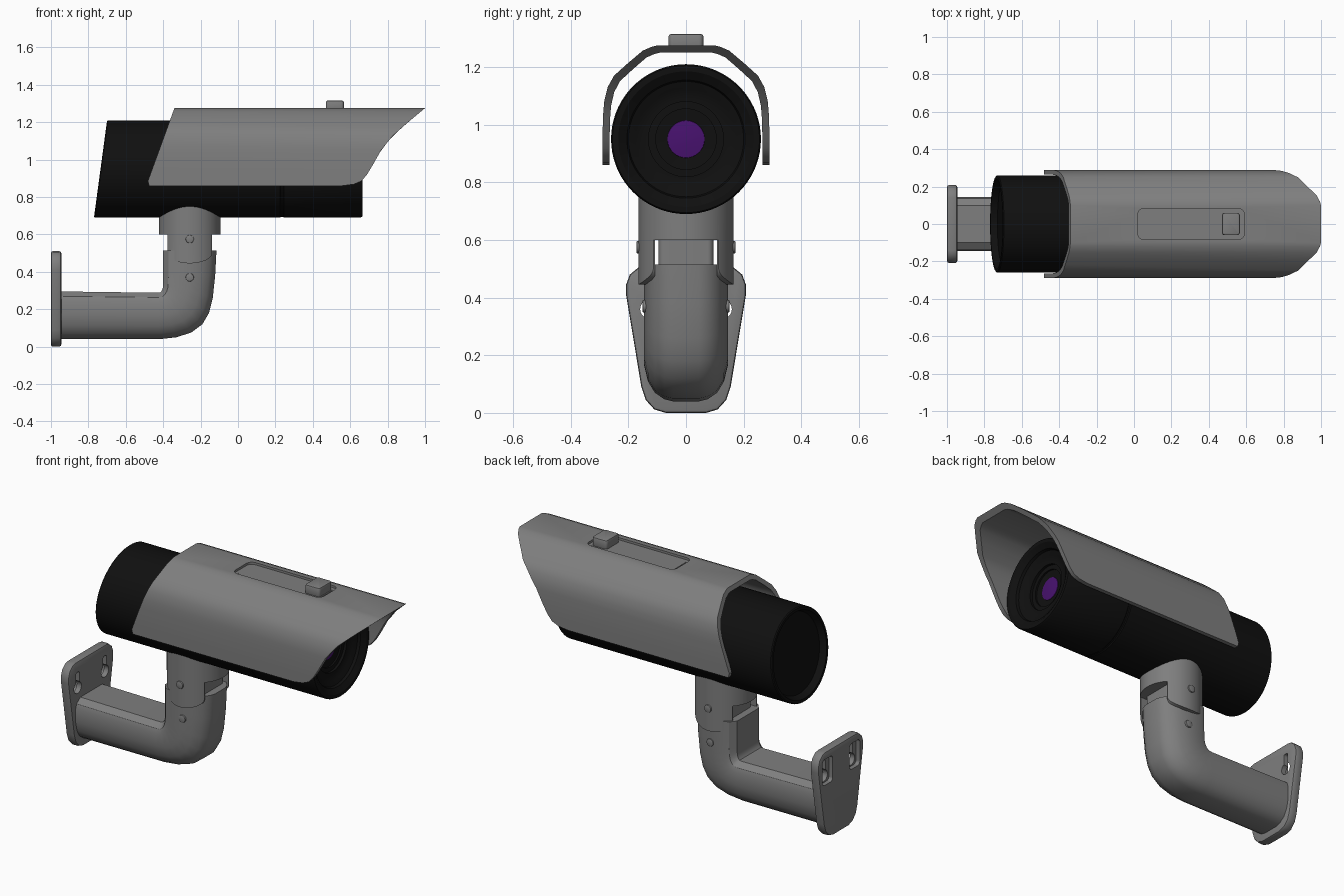
import bpy, bmesh, math
from mathutils import Matrix, Vector

if "Cube" in bpy.data.objects:
    bpy.data.objects.remove(bpy.data.objects["Cube"])


def material(name, rgb):
    m = bpy.data.materials.new(name)
    m.use_nodes = True
    m.diffuse_color = (*rgb, 1)
    m.node_tree.nodes["Principled BSDF"].inputs["Base Color"].default_value = (*rgb, 1)
    return m


GREY = material("satin grey", (0.21, 0.21, 0.21))
BLACK = material("housing black", (0.005, 0.005, 0.005))
PURPLE = material("lens purple", (0.065, 0.006, 0.16))


def build(name, verts, faces, mat, bevel=0):
    bm = bmesh.new()
    vs = [bm.verts.new(v) for v in verts]
    for f in faces:
        bm.faces.new([vs[i] for i in f])
    bmesh.ops.remove_doubles(bm, verts=bm.verts, dist=1e-5)
    bmesh.ops.recalc_face_normals(bm, faces=bm.faces)
    if bevel:
        edges = [e for e in bm.edges if e.calc_face_angle(0) > 0.7]
        bmesh.ops.bevel(bm, geom=edges, offset=bevel, segments=2, affect='EDGES', profile=0.5)
    me = bpy.data.meshes.new(name)
    bm.to_mesh(me)
    bm.free()
    me.materials.append(mat)
    ob = bpy.data.objects.new(name, me)
    bpy.context.collection.objects.link(ob)
    return smooth(ob)


def smooth(ob, angle=32):
    ob.data.shade_smooth()
    ob.data.set_sharp_from_angle(angle=math.radians(angle))
    return ob


def loft(name, rings, mat, bevel=0, caps=True):
    """Skin a list of equally long closed rings."""
    n = len(rings[0])
    faces = [(r * n + i, r * n + (i + 1) % n, (r + 1) * n + (i + 1) % n, (r + 1) * n + i)
             for r in range(len(rings) - 1) for i in range(n)]
    if caps:
        faces += [tuple(range(n)), tuple(range((len(rings) - 1) * n, len(rings) * n))]
    return build(name, [v for ring in rings for v in ring], faces, mat, bevel)


def prism(name, outline, axis, a, b, mat, bevel=0):
    """Extrude a 2D outline along x, y or z from a to b."""
    place = {'x': lambda p, t: (t, p[0], p[1]), 'y': lambda p, t: (p[0], t, p[1]),
             'z': lambda p, t: (p[0], p[1], t)}[axis]
    return loft(name, [[place(p, t) for p in outline] for t in (a, b)], mat, bevel)


def circle(cx, cy, r, n=32, start=0, sweep=math.tau):
    return [(cx + r * math.cos(start + sweep * i / n), cy + r * math.sin(start + sweep * i / n))
            for i in range(n)]


def rounded(cx, cy, hx, hy, r, n=6):
    corners = [(1, 1), (-1, 1), (-1, -1), (1, -1)]
    return [(cx + sx * (hx - r) + r * math.cos((k + i / n) * math.pi / 2),
             cy + sy * (hy - r) + r * math.sin((k + i / n) * math.pi / 2))
            for k, (sx, sy) in enumerate(corners) for i in range(n + 1)]


def lathe(name, profile, mat, axis_z, shear=0, n=72):
    """Turn (x, r) points around a horizontal axis; shear slants the rear end."""
    rings = []
    for x, r in profile:
        k = shear if x < -0.5 else 0
        rings.append([(x + k * z, y, z + axis_z) for y, z in circle(0, 0, max(r, 1e-7), n)])
    faces = [(j * n + i, j * n + (i + 1) % n, (j + 1) * n + (i + 1) % n, (j + 1) * n + i)
             for j in range(len(rings) - 1) for i in range(n)]
    bm = bmesh.new()
    vs = []
    for ring, (x, r) in zip(rings, profile):
        vs += [bm.verts.new(v) for v in ring] if r else [bm.verts.new(ring[0])] * n
    for f in faces:
        corner = list(dict.fromkeys(vs[i] for i in f))
        bm.faces.new(corner)
    bmesh.ops.recalc_face_normals(bm, faces=bm.faces)
    me = bpy.data.meshes.new(name)
    bm.to_mesh(me)
    bm.free()
    me.materials.append(mat)
    ob = bpy.data.objects.new(name, me)
    bpy.context.collection.objects.link(ob)
    return smooth(ob)


def cut(ob, cutter, op='DIFFERENCE'):
    mod = ob.modifiers.new("cut", 'BOOLEAN')
    mod.object, mod.operation, mod.solver = cutter, op, 'EXACT'
    dg = bpy.context.evaluated_depsgraph_get()
    dg.update()
    me = bpy.data.meshes.new_from_object(ob.evaluated_get(dg))
    ob.modifiers.clear()
    ob.data = me
    bpy.data.objects.remove(cutter)
    smooth(ob)


def lerp(table, t):
    for (t0, v0), (t1, v1) in zip(table, table[1:]):
        if t <= t1:
            return v0 + (v1 - v0) * max(0, t - t0) / (t1 - t0)
    return table[-1][1]


# Camera housing with slanted recessed rear and stepped lens well
lathe("camera_body", [(-.70, 0), (-.70, .225), (-.735, .24), (-.735, .255), (-.73, .26),
                      (.225, .26), (.23, .256), (.24, .256), (.245, .26), (.655, .26),
                      (.665, .255), (.665, .235), (.645, .205), (.63, .2), (.62, .175),
                      (.61, .155), (.61, .13), (.595, .13), (.595, .105), (.585, .105),
                      (.58, .065), (.575, 0)], BLACK, .95, shear=.135)
lathe("lens", [(.577, .066), (.582, .064), (.586, .03), (.587, 0)], PURPLE, .95)

# Sunshield: bent sheet with raked rear edge and swept front edge
side = [(.86, .29), (.95, .29), (1.03, .288), (1.08, .284), (1.13, .272), (1.17, .25),
        (1.215, .2), (1.257, .15), (1.27, .12)]
front = [(.86, .56), (.868, .62), (.885, .66), (.92, .69), (.97, .72), (1.05, .765),
         (1.13, .83), (1.2, .91), (1.275, 1.0)]
rear = [(.86, -.475), (.885, -.482), (1.275, -.34)]
heights = sorted({z for z, _ in side + front if z <= 1.27})
half = [(lerp(side, z), z) for z in heights] + [(.1, 1.275)]
outer = half + [(-y, z) for y, z in reversed(half)]
inner = [(y * .915, .86 + (z - .86) * .94) for y, z in outer]
sheet = outer + inner[::-1]
ends = [[(lerp(edge, z), y, z) for y, z in sheet] for edge in (rear, front)]
n, m = len(sheet), len(outer)
skin = [(i, (i + 1) % n, n + (i + 1) % n, n + i) for i in range(n)]
skin += [(o + i, o + i + 1, o + n - 2 - i, o + n - 1 - i) for o in (0, n) for i in range(m - 1)]
shield = build("sunshield", ends[0] + ends[1], skin, GREY)
cut(shield, prism("slot_cutter", rounded(.305, 0, .285, .084, .035), 'z', 1.262, 1.4, GREY))
prism("slider_rail", rounded(.305, 0, .268, .068, .025), 'z', 1.255, 1.265, GREY)
prism("slider_knob", rounded(.518, 0, .048, .06, .015), 'z', 1.255, 1.315, GREY, .008)

# Clevis collar under the housing, with two rounded cheeks
px = -.258
collar = prism("clevis_collar", circle(px, 0, .165, 64), 'z', .43, .8, GREY)
arc = [(px + .12 * math.cos(a), .5 + .055 * math.sin(a))
       for a in [math.pi + math.pi * i / 16 for i in range(17)]]
keep = [(px - .2, .85), (px - .2, .6)] + [(px - .12, .6)] + arc + \
       [(px + .12, .6), (px + .2, .6), (px + .2, .85)]
cut(collar, prism("cheek_cutter", keep, 'y', -.3, .3, GREY), 'INTERSECT')
cut(collar, prism("gap_cutter", rounded(px, 0, .3, .108, .01), 'z', .3, .6, GREY))
prism("pivot_tongue", rounded(px, 0, .1, .095, .02), 'z', .42, .62, GREY)

# Elbow arm: U-shaped section swept from the wall plate up to the clevis
section = [(0, .1), (.1, .135), (.2, .144), (.5, .145), (.72, .132), (.88, .108), (.97, .075), (1, .045)]
section += [(u, -v) for u, v in reversed(section)]
stations = [(-.96, .295, -.96, .04), (-.43, .288, -.42, .04), (-.415, .29, -.33, .05),
            (-.407, .3, -.25, .075), (-.402, .315, -.19, .12), (-.4, .33, -.155, .18),
            (-.4, .35, -.135, .26), (-.4, .4, -.122, .38), (-.4, .515, -.115, .515)]
loft("elbow_arm", [[(xi + (xo - xi) * u, v, zi + (zo - zi) * u) for u, v in section]
                   for xi, zi, xo, zo in stations], GREY)

# Wall plate with two keyhole slots
edge = [(.07, 0), (.11, .012), (.14, .045), (.155, .09), (.208, .41), (.208, .445),
        (.195, .48), (.165, .505), (.14, .51)]
plate = prism("wall_plate", edge + [(-y, z) for y, z in reversed(edge)], 'x', -1, -.945, GREY, .01)
for s in (-1, 1):
    cut(plate, prism("pocket_cutter", rounded(s * .125, .395, .047, .075, .02), 'x', -1.1, -.975, GREY))
    cut(plate, prism("hole_cutter", circle(s * .125, .36, .034), 'x', -1.1, -.9, GREY))
    cut(plate, prism("neck_cutter", rounded(s * .125, .405, .016, .045, .012), 'x', -1.1, -.9, GREY))

    # Pivot screws on both sides
    for label, z, y in (("upper", .575, .172), ("lower", .37, .151)):
        prism(f"{label}_screw_{'left' if s > 0 else 'right'}", circle(px, z, .022, 20), 'y',
              s * .12, s * y, GREY, .004)
